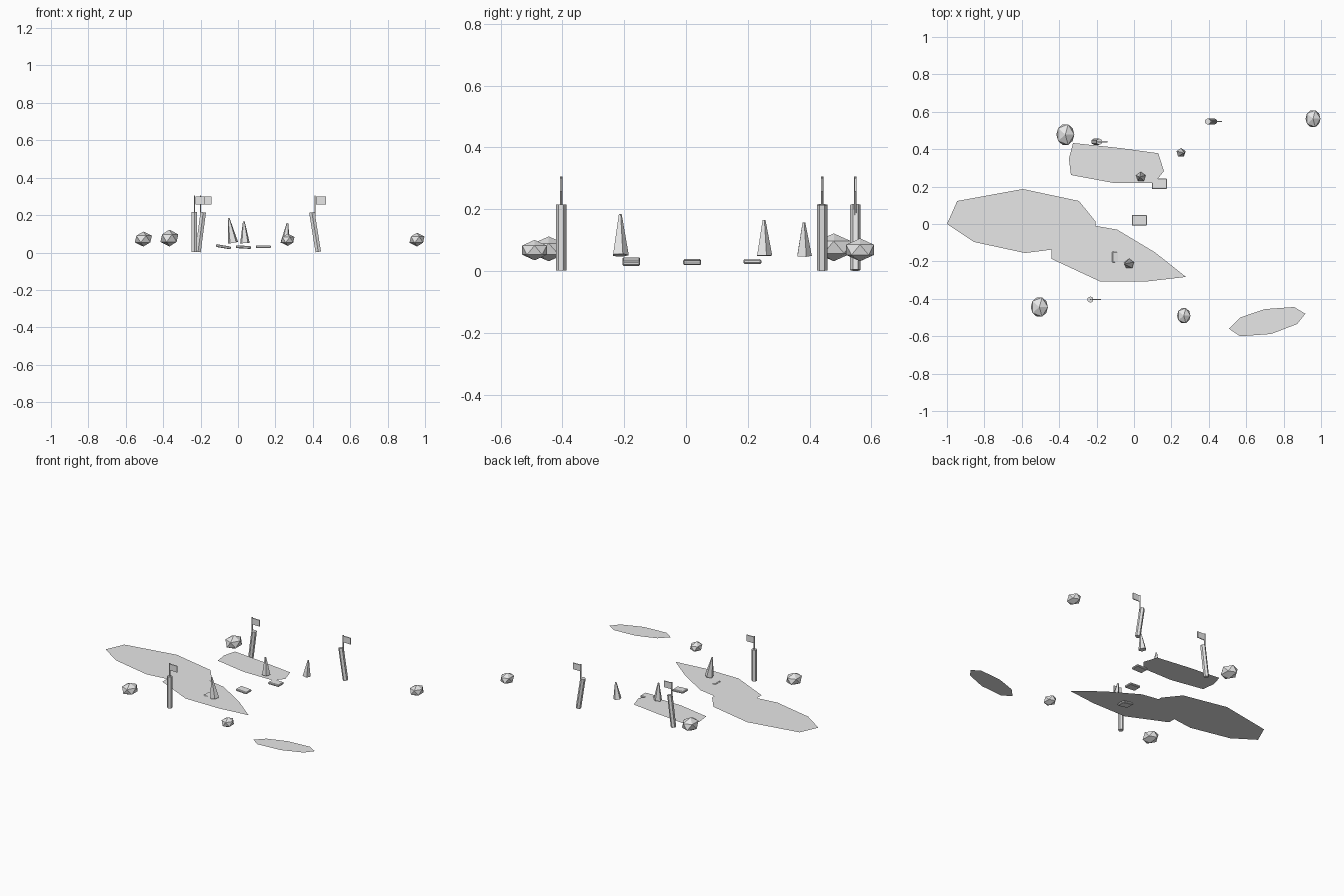
import bpy, bmesh
from mathutils import Matrix

old = bpy.data.objects.get("Cube")
if old:
    bpy.data.objects.remove(old, do_unlink=True)

grey = bpy.data.materials.new("light_grey")
grey.use_nodes = True
grey.diffuse_color = (0.8, 0.8, 0.8, 1)
grey.node_tree.nodes["Principled BSDF"].inputs["Base Color"].default_value = (0.8, 0.8, 0.8, 1)


def finish(name, bm, loc=(0, 0, 0), lean=0):
    """Turn a bmesh into a flat shaded object, leaning about the y axis."""
    mesh = bpy.data.meshes.new(name)
    bm.to_mesh(mesh)
    bm.free()
    mesh.materials.append(grey)
    ob = bpy.data.objects.new(name, mesh)
    ob.location = loc
    ob.rotation_euler.y = lean
    bpy.context.collection.objects.link(ob)
    return ob


def cone(name, sides, r1, r2, height, loc, lean=0):
    bm = bmesh.new()
    bmesh.ops.create_cone(bm, cap_ends=True, segments=sides, radius1=r1, radius2=r2, depth=height)
    finish(name, bm, loc, lean)


def box(name, size, loc, lean=0, bevel=0):
    bm = bmesh.new()
    bmesh.ops.create_cube(bm, size=1, matrix=Matrix.Diagonal((*size, 1)))
    if bevel:
        bmesh.ops.bevel(bm, geom=bm.edges[:], offset=bevel, segments=1, affect='EDGES')
    finish(name, bm, loc, lean)


def patch(name, outline):
    bm = bmesh.new()
    face = bm.faces.new([bm.verts.new((x, y, 0.04)) for x, y in outline])
    face.normal_update()
    if face.normal.z < 0:
        face.normal_flip()
    finish(name, bm)


# Flat ground patches
patch("ground_patch_west", [(-1, 0), (-.945, .123), (-.594, .187), (-.294, .123), (-.207, .015),
                            (-.207, -.01), (-.44, -.137), (-.583, -.155), (-.856, -.096)])
patch("ground_patch_centre", [(-.207, -.01), (-.09, -.03), (.11, -.15), (.278, -.283), (.07, -.307),
                              (-.182, -.307), (-.44, -.187), (-.44, -.137)])
patch("ground_patch_north", [(-.326, .433), (-.075, .406), (.13, .378), (.16, .283), (.11, .22),
                             (-.112, .22), (-.337, .262), (-.348, .348)])
patch("ground_patch_south", [(.508, -.56), (.567, -.5), (.7, -.455), (.856, -.444), (.916, -.48),
                             (.872, -.535), (.733, -.588), (.567, -.6)])

# Marker posts, each with an upright stick and a small flag
for i, (x, y, lean) in enumerate([(-.233, -.404, 0), (-.2, .44, .13), (.412, .548, -.16)], 1):
    cone(f"marker_post_{i}", 6, .017, .017, .214, (x, y, .109), lean)
    cone(f"flag_stick_{i}", 6, .004, .004, .125, (x, y, .243))
    box(f"flag_{i}", (.053, .006, .043), (x + .031, y, .279))

# Squashed faceted boulders: centre, then half sizes
for i, (x, y, z, rx, ry, rz) in enumerate([
        (-.367, .478, .077, .048, .055, .045),
        (-.506, -.444, .072, .046, .051, .04),
        (.266, -.49, .068, .036, .04, .033),
        (.957, .563, .069, .04, .045, .037)], 1):
    bm = bmesh.new()
    bmesh.ops.create_icosphere(bm, subdivisions=1, radius=1)
    # Fit the facets to the measured half sizes
    for axis, half in enumerate((rx, ry, rz)):
        reach = max(abs(v.co[axis]) for v in bm.verts)
        for v in bm.verts:
            v.co[axis] *= half / reach
    finish(f"boulder_{i}", bm, (x, y, z))

# Tapered five-sided spikes
for i, (x, y, z, r, h, lean) in enumerate([
        (-.038, -.213, .118, .028, .135, -.18),
        (.034, .252, .108, .027, .116, -.05),
        (.258, .381, .103, .026, .108, .12)], 1):
    cone(f"spike_{i}", 5, r, .005, h, (x, y, z), lean)

# Bevelled stepping slabs
for i, (x, y, z, lean) in enumerate([
        (-.078, -.177, .031, .17), (.029, .02, .029, .06), (.136, .215, .031, 0)], 1):
    box(f"stepping_slab_{i}", (.081, .058, .015), (x, y, z), lean, .004)
